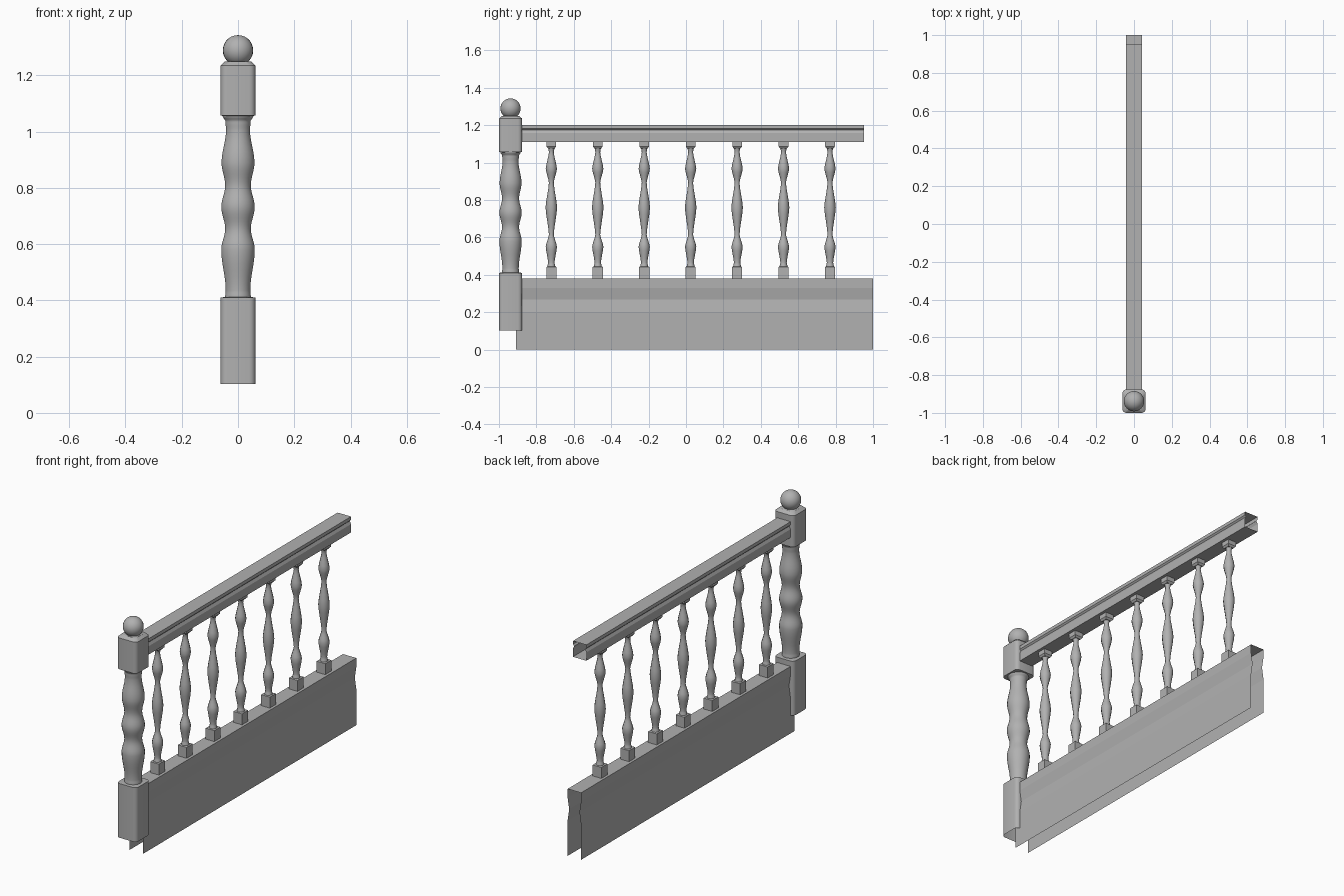
import bpy, math

if "Cube" in bpy.data.objects:
    bpy.data.objects.remove(bpy.data.objects["Cube"])

POST_Y = -0.938

grey = bpy.data.materials.new("dark_grey")
grey.diffuse_color = (.44, .44, .44, 1)
grey.use_nodes = True
grey.node_tree.nodes["Principled BSDF"].inputs["Base Color"].default_value = grey.diffuse_color


def make(name, verts, faces, smooth=35):
    me = bpy.data.meshes.new(name)
    me.from_pydata(verts, [], faces)
    me.materials.append(grey)
    ob = bpy.data.objects.new(name, me)
    bpy.context.collection.objects.link(ob)
    bpy.ops.object.select_all(action='DESELECT')
    ob.select_set(True)
    bpy.context.view_layer.objects.active = ob
    if smooth:
        bpy.ops.object.shade_smooth_by_angle(angle=math.radians(smooth))
    return ob


def circle(r, n):
    return [(r * math.cos(2 * math.pi * (i + .5) / n), r * math.sin(2 * math.pi * (i + .5) / n)) for i in range(n)]


def rounded_square(h, r, k=4):
    pts = []
    for q, (sx, sy) in enumerate([(1, 1), (-1, 1), (-1, -1), (1, -1)]):
        for i in range(k + 1):
            a = math.pi / 2 * (q + i / k)
            pts.append((sx * (h - r) + r * math.cos(a), sy * (h - r) + r * math.sin(a)))
    return pts


def loft(name, rings, y, cap_bottom=False, cap_top=False, smooth=35):
    """Skin a stack of (outline, z) rings."""
    n = len(rings[0][0])
    verts = [(px, y + py, z) for pts, z in rings for px, py in pts]
    faces = [(j * n + i, j * n + (i + 1) % n, (j + 1) * n + (i + 1) % n, (j + 1) * n + i)
             for j in range(len(rings) - 1) for i in range(n)]
    if cap_bottom:
        faces.append(tuple(reversed(range(n))))
    if cap_top:
        faces.append(tuple(range(len(verts) - n, len(verts))))
    return make(name, verts, faces, smooth)


def smooth_profile(keys, steps, ease=1.0):
    """Ease between successive (radius, z) bulges and necks; ease 0 is straight."""
    out = [keys[0]]
    for (r0, z0), (r1, z1) in zip(keys, keys[1:]):
        for s in range(1, steps + 1):
            t = s / steps
            e = ease * (1 - math.cos(math.pi * t)) / 2 + (1 - ease) * t
            out.append((r0 + (r1 - r0) * e, z0 + (z1 - z0) * t))
    return out


def extrude_y(name, half, y0, y1, closed):
    """Mirror a half section in x and run it along y, open-ended."""
    sec = half + [(-x, z) for x, z in reversed(half)]
    n = len(sec)
    verts = [(x, y, z) for y in (y0, y1) for x, z in sec]
    faces = [(i, (i + 1) % n, n + (i + 1) % n, n + i) for i in range(n if closed else n - 1)]
    return make(name, verts, faces, 0)


# Base board: hollow, open underneath, shallow groove on both sides
extrude_y("base_board", [(.042, 0), (.042, .2), (.032, .268), (.042, .33), (.042, .38)], -.91, 1.0, False)

# Handrail: hollow with side groove
extrude_y("handrail", [(.042, 1.11), (.042, 1.157), (.034, 1.173), (.042, 1.181), (.042, 1.2)], -.88, .952, True)

# Newel post blocks
sq = rounded_square(.062, .022)
small = rounded_square(.046, .022)
loft("newel_lower_block", [(sq, .103), (sq, .41), (small, .412)], POST_Y, cap_top=True)
loft("newel_upper_block", [(small, 1.055), (sq, 1.057), (sq, 1.235), (small, 1.25)], POST_Y, True, True)

# Newel turned shaft
keys = [(.046, .412), (.044, .435), (.060, .58), (.046, .655), (.060, .732),
        (.046, .808), (.059, .89), (.043, 1.005), (.045, 1.035), (.055, 1.056)]
loft("newel_shaft", [(circle(r, 24), z) for r, z in smooth_profile(keys, 6)], POST_Y, smooth=60)

# Newel ball
bpy.ops.mesh.primitive_uv_sphere_add(segments=24, ring_count=14, radius=.054, location=(0, POST_Y, 1.289))
ball = bpy.context.object
ball.name = "newel_ball"
ball.data.materials.append(grey)
bpy.ops.object.shade_smooth()

# Balusters: square foot, turned spindle, square cap
foot = [(sx * .027, sy * .027) for sx, sy in ((-1, -1), (1, -1), (1, 1), (-1, 1))]
scaled = lambda s: [(x * s, y * s) for x, y in foot]
spindle = [(.022, .44), (.017, .465), (.030, .55), (.013, .615), (.031, .76),
           (.013, .892), (.030, .967), (.013, 1.055), (.018, 1.085)]
for i in range(7):
    y = -.720 + i * .2483
    loft(f"baluster_foot_{i}", [(foot, .38), (foot, .442), (scaled(.8), .444)], y, cap_top=True, smooth=0)
    loft(f"baluster_spindle_{i}", [(circle(r, 10), z) for r, z in smooth_profile(spindle, 4, .5)], y, smooth=50)
    loft(f"baluster_cap_{i}", [(scaled(.65), 1.075), (scaled(.95), 1.085), (scaled(.95), 1.11)], y,
         cap_bottom=True, smooth=0)
